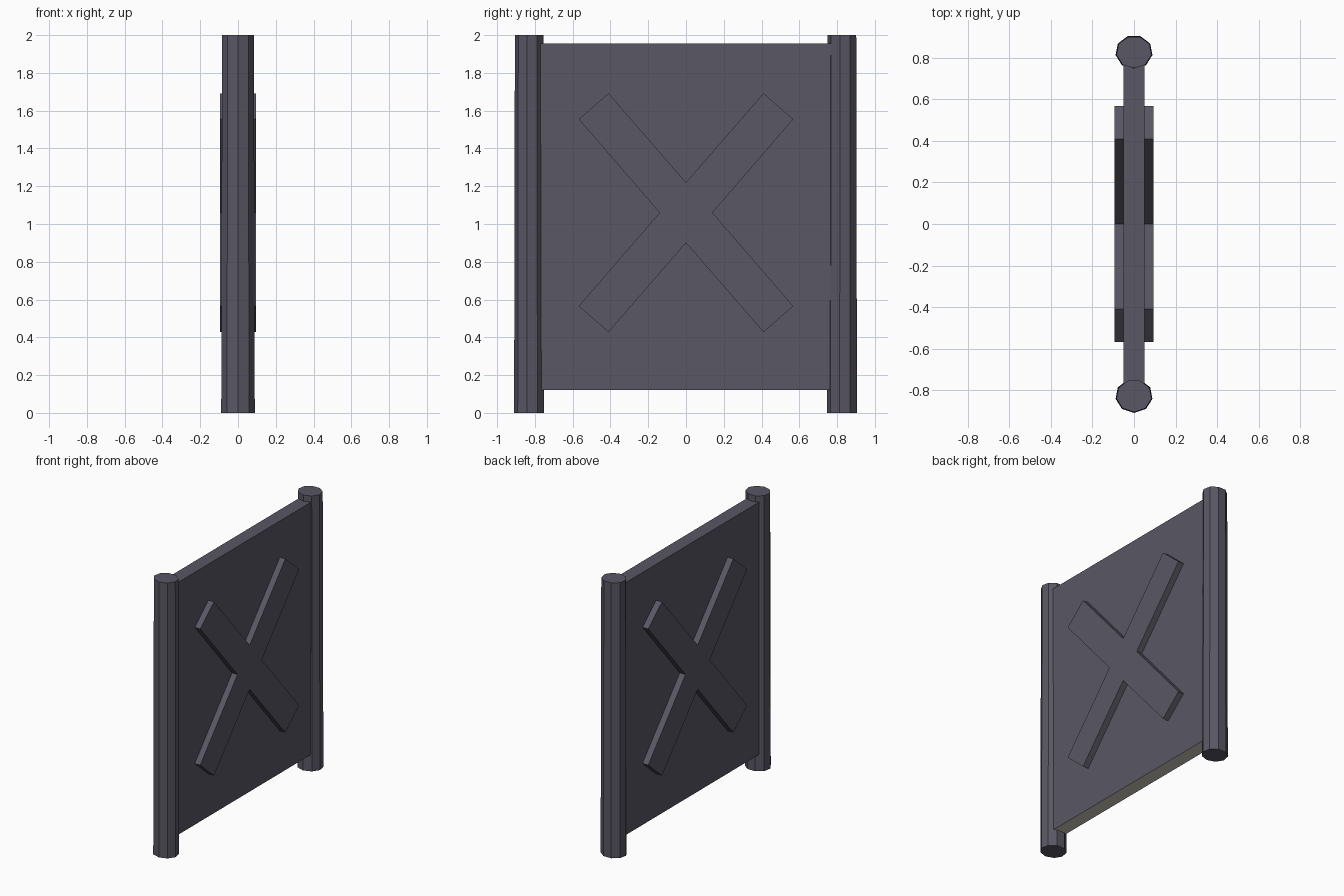
import bpy, bmesh, math

if "Cube" in bpy.data.objects:
    bpy.data.objects.remove(bpy.data.objects["Cube"])


def material(name, rgb):
    m = bpy.data.materials.new(name)
    m.diffuse_color = (*rgb, 1)
    m.use_nodes = True
    m.node_tree.nodes["Principled BSDF"].inputs["Base Color"].default_value = m.diffuse_color
    return m


slate = material("slate grey", (0.10, 0.095, 0.127))
pale = material("pale underside", (0.62, 0.58, 0.50))


def finish(bm, name, mats):
    bmesh.ops.recalc_face_normals(bm, faces=bm.faces)
    me = bpy.data.meshes.new(name)
    bm.to_mesh(me)
    bm.free()
    for m in mats:
        me.materials.append(m)
    ob = bpy.data.objects.new(name, me)
    bpy.context.collection.objects.link(ob)
    return ob


# panel board: pale bottom face, shallow inset on the back side
bm = bmesh.new()
bmesh.ops.create_cube(bm, size=1)
for v in bm.verts:
    v.co = (v.co.x * 0.10, v.co.y * 1.56, 1.0375 + v.co.z * 1.835)
bm.normal_update()
for f in bm.faces:
    f.material_index = 1 if f.normal.z < -0.9 else 0
back = [f for f in bm.faces if f.normal.x < -0.9]
bmesh.ops.inset_region(bm, faces=back, thickness=0.06, depth=-0.002)
finish(bm, "panel", [slate, pale])

# diagonal cross standing proud of both sides of the panel
quarter = [(0.14, 0.0), (0.568, 0.495), (0.41, 0.632), (0.0, 0.16)]
outline = (quarter + [(-y, z) for y, z in quarter[-2::-1]]
           + [(-y, -z) for y, z in quarter[1:]]
           + [(y, -z) for y, z in quarter[-2:0:-1]])
bm = bmesh.new()
face = bm.faces.new([bm.verts.new((-0.094, y, 1.06 + z)) for y, z in outline])
ext = bmesh.ops.extrude_face_region(bm, geom=[face])
for g in ext["geom"]:
    if isinstance(g, bmesh.types.BMVert):
        g.co.x = 0.094
finish(bm, "cross", [slate])


# nine-sided log posts, slightly thicker at the foot
def post(name, y0):
    bm = bmesh.new()
    rings = []
    for z, r in ((0, 0.082), (1.05, 0.080), (2, 0.078)):
        ring = []
        for k in range(9):
            a = math.radians(-90 + 40 * k)
            ring.append(bm.verts.new((1.1 * r * math.cos(a), y0 + r * math.sin(a), z)))
        rings.append(ring)
    for lo, hi in zip(rings, rings[1:]):
        for k in range(9):
            n = (k + 1) % 9
            bm.faces.new((lo[k], lo[n], hi[n], hi[k]))
    bm.faces.new(rings[0])
    bm.faces.new(rings[-1])
    finish(bm, name, [slate])


post("left_post", -0.828)
post("right_post", 0.828)
